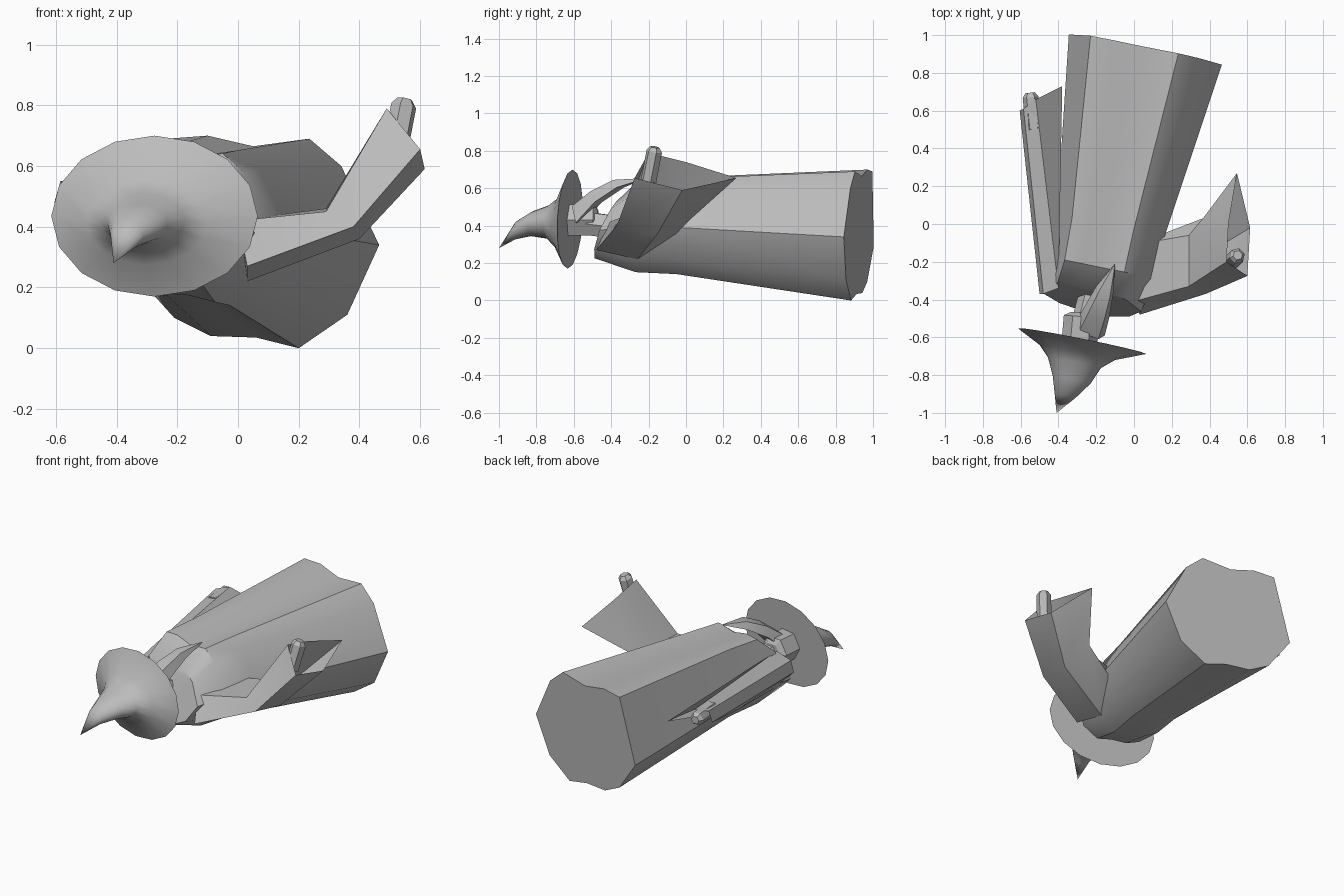
import bpy, bmesh, math
from mathutils import Vector

cube = bpy.data.objects.get("Cube")
if cube:
    bpy.data.objects.remove(cube, do_unlink=True)

grey = bpy.data.materials.new("plain_grey")
grey.use_nodes = True
colour = (0.5, 0.5, 0.5, 1)
grey.diffuse_color = colour
grey.node_tree.nodes["Principled BSDF"].inputs["Base Color"].default_value = colour


def loft(name, rings, cap_start=True, cap_end=True, angle=30):
    """Skin equal-length rings of points; a ring of one point becomes a tip."""
    bm = bmesh.new()
    rows = [[bm.verts.new(p) for p in ring] for ring in rings]
    for a, b in zip(rows, rows[1:]):
        n = len(a)
        for i in range(n):
            j = (i + 1) % n
            if len(b) == 1:
                bm.faces.new((a[i], a[j], b[0]))
            else:
                bm.faces.new((a[i], a[j], b[j], b[i]))
    if cap_start:
        bm.faces.new(rows[0])
    if cap_end and len(rows[-1]) > 1:
        bm.faces.new(rows[-1])
    bmesh.ops.recalc_face_normals(bm, faces=bm.faces)
    mesh = bpy.data.meshes.new(name)
    bm.to_mesh(mesh)
    bm.free()
    mesh.materials.append(grey)
    obj = bpy.data.objects.new(name, mesh)
    bpy.context.collection.objects.link(obj)
    bpy.ops.object.select_all(action="DESELECT")
    obj.select_set(True)
    bpy.context.view_layer.objects.active = obj
    bpy.ops.object.shade_smooth_by_angle(angle=math.radians(angle))
    return obj


def oval(centre, rx, rz, count, tilt=-0.2, lean=0.05):
    """Upright oval ring, turned slightly about the vertical."""
    ring = []
    for i in range(count):
        t = math.tau * i / count
        dx, dz = rx * math.cos(t), rz * math.sin(t)
        ring.append(Vector(centre) + Vector((dx, tilt * dx + lean * dz, dz)))
    return ring


def prism(name, start, end, radius, sides=6):
    """Short faceted bar with a slightly narrowed end."""
    start, end = Vector(start), Vector(end)
    turn = (end - start).to_track_quat("Z", "Y")
    rings = []
    for t, scale in ((0, 1), (0.88, 1), (1, 0.6)):
        centre = start.lerp(end, t)
        rings.append([centre + turn @ Vector((math.cos(math.tau * i / sides),
                      math.sin(math.tau * i / sides), 0)) * radius * scale
                      for i in range(sides)])
    return loft(name, rings, angle=20)


# Robe: the wavy hem outline is shrunk towards the shoulders
hem = [(.2, 0), (.36, .11), (.465, .34), (.34, .6), (.235, .69), (.05, .665),
       (-.1, .7), (-.23, .69), (-.345, .29), (-.21, .1), (-.09, .04), (.06, .035)]


def robe_ring(x, y, z, sx, sz, lean=.04):
    ring = []
    for px, pz in hem:
        dx, dz = (px - .06) * sx, (pz - .35) * sz
        ring.append((x + dx, y - .2 * dx + lean * dz, z + dz))
    return ring


loft("robe", [
    robe_ring(.06, .925, .35, 1, 1),
    robe_ring(-.125, -.02, .4, .7, .74),
    robe_ring(-.17, -.24, .4, .68, .71),
    robe_ring(-.22, -.41, .38, .64, .44, .4),
], angle=35)

# Raised left sleeve, open at the cuff
loft("left_sleeve", [
    [(.03, -.48, .27), (.03, -.26, .22), (.13, -.06, .35), (.06, -.1, .43), (0, -.41, .42)],
    [(.38, -.37, .4), (.4, -.15, .36), (.365, .03, .44), (.29, -.06, .46), (.29, -.33, .45)],
    [(.6, -.275, .655), (.615, -.02, .59), (.545, .27, .655), (.5, 0, .74), (.49, -.2, .79)],
], cap_end=False)

# Lowered right sleeve along the side of the robe
loft("right_sleeve", [
    [(-.5, -.37, .4), (-.48, -.37, .47), (-.4, -.34, .52), (-.4, -.1, .47), (-.41, -.32, .3)],
    [(-.605, .6, .48), (-.585, .61, .55), (-.52, .66, .56), (-.38, .73, .475), (-.54, .25, .41)],
], cap_end=False)

# Hands
prism("left_hand", (.515, -.2, .64), (.55, -.165, .82), .043)
prism("right_hand", (-.53, .5, .515), (-.55, .695, .515), .042)

# Head and neck between the hat and the robe
prism("head", (-.29, -.64, .43), (-.275, -.47, .43), .095)
prism("neck", (-.26, -.52, .41), (-.22, -.36, .39), .07)

# Beard arching over the chest to a point
beard = []
for x, y, z, w, h in ((-.24, -.57, .46, .085, .045), (-.2, -.47, .555, .07, .03),
                      (-.155, -.35, .625, .045, .02)):
    beard.append([(x - w, y + .02, z - h), (x + w, y - .02, z - h),
                  (x + w * .6, y - .04, z + h), (x - w * .6, y, z + h)])
beard.append([(-.1, -.21, .655)])
loft("beard", beard)

# Pointed hat: wide brim, dented crown and a drooping tip
crown = []
for x, y, z, rx, rz in ((-.275, -.62, .435, .34, .265), (-.3, -.68, .415, .2, .14),
                        (-.315, -.735, .42, .14, .09), (-.33, -.825, .41, .1, .066),
                        (-.365, -.91, .375, .055, .048)):
    crown.append(oval((x, y, z), rx, rz, 16))
crown.append([(-.41, -1, .28)])
loft("hat", crown, angle=50)
